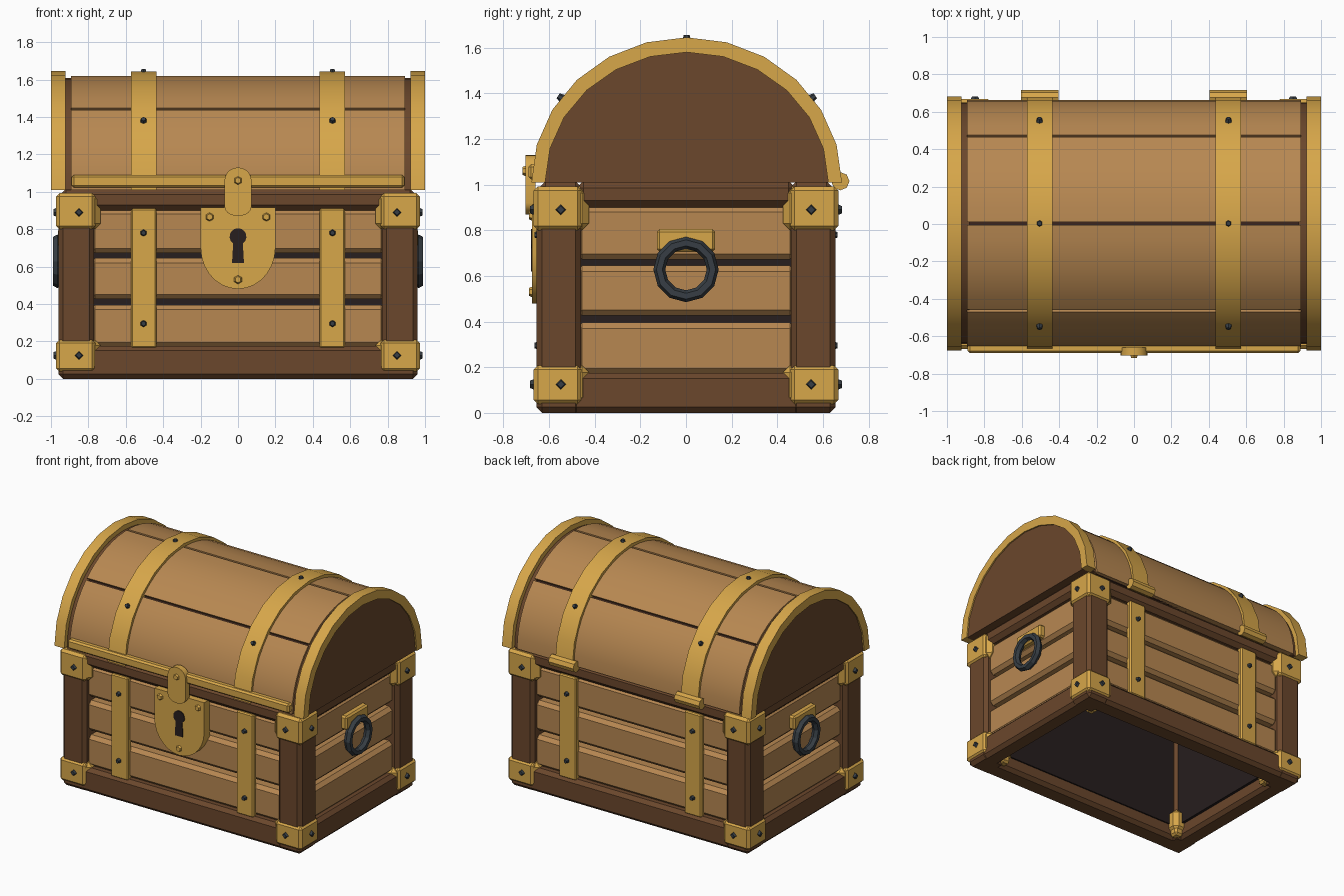
import bpy, bmesh, math
from mathutils import Matrix, Vector

if "Cube" in bpy.data.objects:
    bpy.data.objects.remove(bpy.data.objects["Cube"])


def material(name, rgb):
    m = bpy.data.materials.new(name)
    m.diffuse_color = (*rgb, 1)
    m.use_nodes = True
    m.node_tree.nodes["Principled BSDF"].inputs["Base Color"].default_value = m.diffuse_color
    return m


WOOD = material("light wood", (0.475, 0.245, 0.083))
DARK = material("dark wood", (0.145, 0.063, 0.025))
GOLD = material("brass", (0.68, 0.385, 0.068))
IRON = material("iron", (0.038, 0.048, 0.058))
VOID = material("shadow gap", (0.02, 0.013, 0.013))
SEAM = material("deep brown seam", (0.045, 0.018, 0.012))
SIGNS = (-1, 1)
LID_Y, LID_Z = 0.003, 1.01


def finish(bm, name, mat, smooth=False):
    bmesh.ops.recalc_face_normals(bm, faces=bm.faces)
    me = bpy.data.meshes.new(name)
    bm.to_mesh(me)
    bm.free()
    me.materials.append(mat)
    ob = bpy.data.objects.new(name, me)
    bpy.context.collection.objects.link(ob)
    if smooth:
        bpy.ops.object.select_all(action='DESELECT')
        ob.select_set(True)
        bpy.context.view_layer.objects.active = ob
        bpy.ops.object.shade_smooth_by_angle(angle=math.radians(30))
    return ob


def box(bm, xr, yr, zr, bevel=0.0):
    """Chamfered box from three (low, high) ranges."""
    size = [abs(r[1] - r[0]) for r in (xr, yr, zr)]
    mid = [(r[1] + r[0]) / 2 for r in (xr, yr, zr)]
    mat = Matrix.Translation(mid) @ Matrix.Diagonal((*size, 1))
    vs = bmesh.ops.create_cube(bm, size=1, matrix=mat)['verts']
    if bevel:
        es = list({e for v in vs for e in v.link_edges})
        bmesh.ops.bevel(bm, geom=es, offset=bevel, segments=1, affect='EDGES')


def side(s, r):
    return sorted((s * r[0], s * r[1]))


def prism(bm, outline, point, lo, hi):
    """Extrude a 2D outline; point(u, v, t) places it in space."""
    a = [bm.verts.new(point(u, v, lo)) for u, v in outline]
    b = [bm.verts.new(point(u, v, hi)) for u, v in outline]
    bm.faces.new(a)
    bm.faces.new(b[::-1])
    n = len(a)
    for i in range(n):
        bm.faces.new((a[i], b[i], b[(i + 1) % n], a[(i + 1) % n]))


def on_front(u, v, t):
    return (u, t, v)


def on_end(u, v, t):
    return (t, u + LID_Y, v + LID_Z)


def arc(ry, rz, a0, a1, n):
    angles = [math.radians(a0 + (a1 - a0) * i / n) for i in range(n + 1)]
    return [(ry * math.cos(a), rz * math.sin(a)) for a in angles]


def shell(bm, outer, inner, xr, a0=0, a1=180, n=12):
    """Arched strip with a rectangular section and closed ends."""
    o, i = arc(*outer, a0, a1, n), arc(*inner, a0, a1, n)
    rows = [[bm.verts.new(on_end(*p, x)) for p, x in
             ((o[k], xr[0]), (o[k], xr[1]), (i[k], xr[1]), (i[k], xr[0]))]
            for k in range(n + 1)]
    for r, s in zip(rows, rows[1:]):
        for k in range(4):
            j = (k + 1) % 4
            bm.faces.new((r[k], r[j], s[j], s[k]))
    bm.faces.new(rows[0])
    bm.faces.new(rows[-1][::-1])


def rivet(bm, pos, normal, r=0.02, h=0.03, sides=6):
    rot = Vector(normal).to_track_quat('Z', 'Y').to_matrix().to_4x4()
    bmesh.ops.create_cone(bm, cap_ends=True, segments=sides, radius1=r, radius2=r * 0.6,
                          depth=h, matrix=Matrix.Translation(pos) @ rot)


# Posts and corner brackets with a lower flange toward the walls
posts, brackets = bmesh.new(), bmesh.new()
for sx in SIGNS:
    for sy in SIGNS:
        box(posts, side(sx, (0.77, 0.96)), side(sy, (0.46, 0.656)), (0.0, 0.99), 0.025)
        for z in ((0.038, 0.208), (0.80, 0.992)):
            box(brackets, side(sx, (0.762, 0.972)), side(sy, (0.458, 0.667)), z, 0.018)
            box(brackets, side(sx, (0.735, 0.958)), side(sy, (0.425, 0.655)), z, 0.03)
        box(brackets, side(sx, (0.75, 0.82)), side(sy, (0.44, 0.51)), (0.006, 0.2), 0.015)
finish(posts, "corner_posts", DARK)
finish(brackets, "corner_brackets", GOLD)

# Bottom and top rails
rails = bmesh.new()
for s in SIGNS:
    box(rails, (-0.945, 0.945), side(s, (0.50, 0.654)), (0.0, 0.175), 0.025)
    box(rails, side(s, (0.81, 0.955)), (-0.63, 0.63), (0.0, 0.175), 0.025)
    box(rails, (-0.95, 0.95), side(s, (0.455, 0.645)), (0.90, 1.015), 0.03)
    box(rails, side(s, (0.77, 0.95)), (-0.48, 0.48), (0.90, 1.015), 0.03)
finish(rails, "rails", DARK)

# Thick wall planks and the dark lining behind them, open at the bottom
planks, lining = bmesh.new(), bmesh.new()
for s in SIGNS:
    for z in ((0.17, 0.395), (0.426, 0.645), (0.672, 0.905)):
        box(planks, (-0.79, 0.79), side(s, (0.50, 0.615)), z, 0.025)
        box(planks, side(s, (0.80, 0.92)), (-0.48, 0.48), z, 0.025)
    box(lining, (-0.77, 0.77), side(s, (0.49, 0.53)), (0.1, 0.985))
    box(lining, side(s, (0.79, 0.83)), (-0.47, 0.47), (0.1, 0.985))
box(lining, (-0.80, 0.80), (-0.5, 0.5), (0.94, 0.985))
finish(planks, "wall_planks", WOOD)
finish(lining, "inner_lining", VOID)

# Lid core, end panels and planks
core, ends, staves = bmesh.new(), bmesh.new(), bmesh.new()
prism(core, arc(0.635, 0.587, 0, 180, 24), on_end, -0.88, 0.88)
for s in SIGNS:
    prism(ends, arc(0.645, 0.597, 0, 180, 24), on_end, *side(s, (0.88, 0.925)))
    prism(ends, arc(0.627, 0.577, 0, 180, 24), on_end, *side(s, (0.90, 0.99)))
for k in range(4):
    shell(staves, (0.660, 0.610), (0.60, 0.55), (-0.893, 0.893),
          45 * k + (0.7 if k else 0), 45 * k + (44.3 if k < 3 else 45), 6)
finish(core, "lid_core", SEAM)
finish(ends, "lid_end_panels", DARK, True)
finish(staves, "lid_planks", WOOD, True)

# Brass lid trims and straps
trims, straps = bmesh.new(), bmesh.new()
for s in SIGNS:
    shell(trims, (0.68, 0.635), (0.62, 0.57), side(s, (0.922, 1.0)))
    shell(straps, (0.68, 0.633), (0.63, 0.58), side(s, (0.435, 0.573)))
finish(trims, "lid_end_trims", GOLD, True)
finish(straps, "lid_straps", GOLD, True)

# Wall straps, hinges and the front lip
wall_straps, hinges, lip = bmesh.new(), bmesh.new(), bmesh.new()
for sx in SIGNS:
    for sy in SIGNS:
        box(wall_straps, side(sx, (0.435, 0.572)), side(sy, (0.60, 0.643)), (0.165, 0.91), 0.008)
    rot = Matrix.Rotation(math.pi / 2, 4, 'Y')
    bmesh.ops.create_cone(hinges, cap_ends=True, segments=8, radius1=0.04, radius2=0.04, depth=0.2,
                          matrix=Matrix.Translation((sx * 0.505, 0.676, 1.015)) @ rot)
box(lip, (-0.89, 0.89), (-0.69, -0.64), (1.022, 1.09), 0.012)
finish(wall_straps, "wall_straps", GOLD)
finish(hinges, "hinges", GOLD)
finish(lip, "lid_front_lip", GOLD)

# Lock plate, keyhole and hasp
lock, key, hasp = bmesh.new(), bmesh.new(), bmesh.new()
bowl = [(u, v + 0.70) for u, v in arc(0.2, 0.22, 180, 360, 14)]
prism(lock, bowl + [(0.2, 0.915), (-0.2, 0.915)], on_front, -0.674, -0.60)
ring = [(u, v + 0.76) for u, v in arc(0.045, 0.045, -55, 235, 12)]
prism(key, ring + [(-0.032, 0.62), (0.032, 0.62)], on_front, -0.679, -0.671)
top = [(u, v + 1.06) for u, v in arc(0.072, 0.07, 0, 180, 10)]
low = [(u, v + 0.92) for u, v in arc(0.072, 0.05, 180, 360, 10)]
prism(hasp, top + low, on_front, -0.704, -0.66)
finish(lock, "lock_plate", GOLD, True)
finish(key, "keyhole", VOID)
finish(hasp, "hasp", GOLD, True)

# Brass rivets on the lock
pins = bmesh.new()
for x, y, z in ((-0.152, -0.676, 0.865), (0.152, -0.676, 0.865),
                (0, -0.676, 0.53), (0, -0.704, 1.06)):
    rivet(pins, (x, y, z), (0, -1, 0), 0.028, 0.025)
finish(pins, "lock_rivets", GOLD)

# Iron rivets on brackets and straps
studs = bmesh.new()
for sx in SIGNS:
    for sy in SIGNS:
        for z in (0.125, 0.89):
            rivet(studs, (sx * 0.85, sy * 0.67, z), (0, sy, 0), 0.027, 0.025, 4)
            rivet(studs, (sx * 0.975, sy * 0.548, z), (sx, 0, 0), 0.027, 0.025, 4)
        for z in (0.295, 0.78):
            rivet(studs, (sx * 0.505, sy * 0.648, z), (0, sy, 0), 0.021)
    for a in (36, 90, 144):
        y, z = arc(0.681, 0.631, a, a, 1)[0]
        rivet(studs, on_end(y, z, sx * 0.505), (0, y, z), 0.021)
finish(studs, "iron_rivets", IRON)

# Side handles with their mounts
mounts, rings = bmesh.new(), bmesh.new()
for s in SIGNS:
    box(mounts, side(s, (0.90, 0.962)), (-0.128, 0.128), (0.705, 0.805), 0.012)
    grid = []
    for i in range(12):
        a = math.tau * i / 12
        row = []
        for j in range(6):
            b = math.tau * j / 6
            r = 0.117 + 0.026 * math.cos(b)
            row.append(rings.verts.new((s * (0.966 + 0.028 * math.sin(b)),
                                        r * math.cos(a), 0.628 + r * math.sin(a))))
        grid.append(row)
    for i in range(12):
        p, q = grid[i], grid[(i + 1) % 12]
        for j in range(6):
            k = (j + 1) % 6
            rings.faces.new((p[j], p[k], q[k], q[j]))
finish(mounts, "handle_mounts", GOLD)
finish(rings, "handle_rings", IRON)
